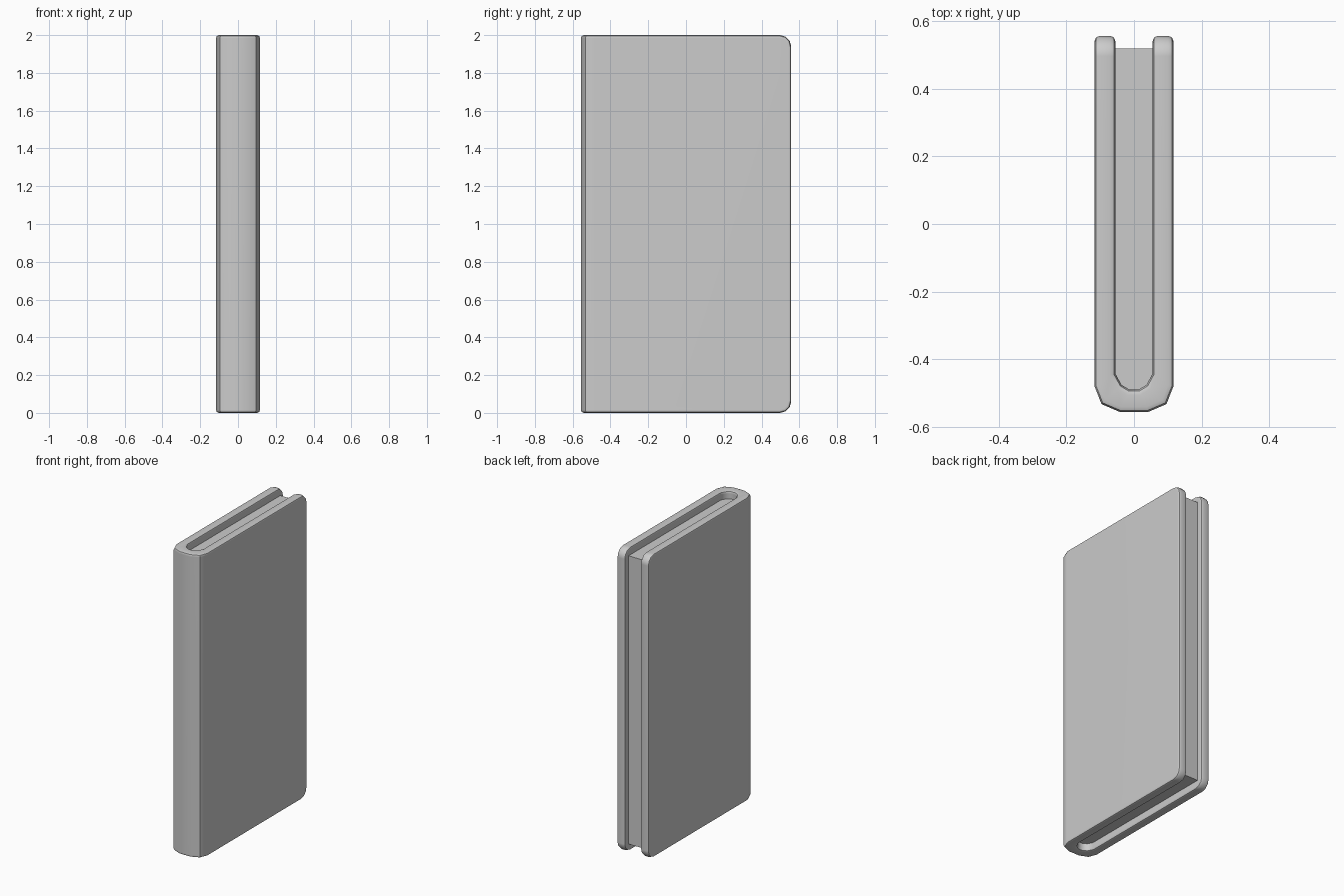
import bpy, bmesh, math

if "Cube" in bpy.data.objects:
    bpy.data.objects.remove(bpy.data.objects["Cube"])

H, TIP = 2.0, 0.557

# Half profiles (x > 0), from the open page edge round to the spine
outer = [(0.117, TIP), (0.117, -0.48), (0.096, -0.533), (0.04, -0.557)]
inner = [(0.055, TIP), (0.055, -0.443), (0.037, -0.476), (0.014, -0.49)]


def mirrored(half):
    return half + [(-x, y) for x, y in reversed(half)]


def finish(name, bm, angle):
    bmesh.ops.recalc_face_normals(bm, faces=bm.faces[:])
    mesh = bpy.data.meshes.new(name)
    bm.to_mesh(mesh)
    bm.free()
    ob = bpy.data.objects.new(name, mesh)
    bpy.context.collection.objects.link(ob)
    bpy.ops.object.select_all(action='DESELECT')
    ob.select_set(True)
    bpy.context.view_layer.objects.active = ob
    bpy.ops.object.shade_smooth_by_angle(angle=math.radians(angle))
    return ob


def extrude_up(bm, faces, height):
    ext = bmesh.ops.extrude_face_region(bm, geom=faces)
    verts = [g for g in ext['geom'] if isinstance(g, bmesh.types.BMVert)]
    bmesh.ops.translate(bm, vec=(0, 0, height), verts=verts)
    bmesh.ops.recalc_face_normals(bm, faces=bm.faces[:])


# Cover: a U-shaped strip wrapped round the spine
bm = bmesh.new()
out = [bm.verts.new((x, y, 0)) for x, y in mirrored(outer)]
inn = [bm.verts.new((x, y, 0)) for x, y in mirrored(inner)]
strip = [bm.faces.new((out[i], out[i + 1], inn[i + 1], inn[i]))
         for i in range(len(out) - 1)]
extrude_up(bm, strip, H)

# Round the board corners, then soften every hard rim
corners = [e for e in bm.edges
           if all(v.co.y > TIP - 0.001 for v in e.verts)
           and abs(e.verts[0].co.z - e.verts[1].co.z) < 0.001]
bmesh.ops.bevel(bm, geom=corners, offset=0.06, segments=3, profile=0.5,
                affect='EDGES')
rims = [e for e in bm.edges if e.calc_face_angle(0) > math.radians(55)]
bmesh.ops.bevel(bm, geom=rims, offset=0.016, segments=2, profile=0.5,
                affect='EDGES', clamp_overlap=True)
cover = finish("cover", bm, 40)
wn = cover.modifiers.new("even_shading", 'WEIGHTED_NORMAL')
wn.keep_sharp = True

# Page block: fills the inside of the cover, set back on three sides
bm = bmesh.new()
profile = [(x, min(y, 0.52)) for x, y in mirrored(inner)]
base = bm.faces.new([bm.verts.new((x, y, 0.05)) for x, y in profile])
extrude_up(bm, [base], H - 0.1)
finish("pages", bm, 30)
